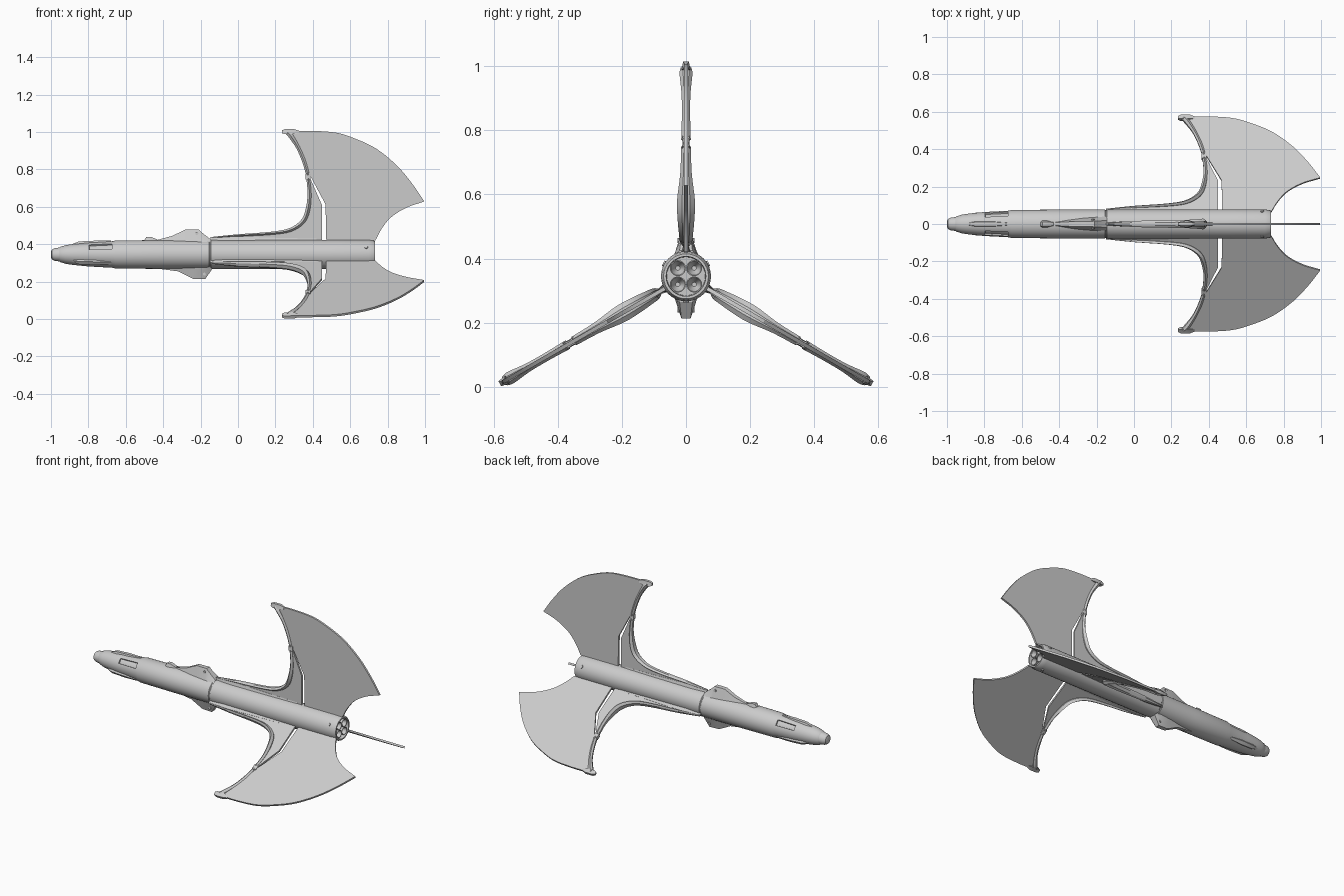
import bpy, bmesh, math
from mathutils import Vector, Matrix

old = bpy.data.objects.get("Cube")
if old:
    bpy.data.objects.remove(old)

AXIS = 0.345  # height of the fuselage centre line
grey = bpy.data.materials.new("plain_grey")
grey.use_nodes = True
grey.diffuse_color = (0.6, 0.6, 0.6, 1)
grey.node_tree.nodes["Principled BSDF"].inputs["Base Color"].default_value = (0.6, 0.6, 0.6, 1)


def finish(name, bm, roll=0, angle=30):
    """Roll a part about the long axis, lift it to the centre line and link it."""
    bmesh.ops.recalc_face_normals(bm, faces=bm.faces)
    bm.transform(Matrix.Translation((0, 0, AXIS)) @ Matrix.Rotation(math.radians(roll), 4, 'X'))
    mesh = bpy.data.meshes.new(name)
    bm.to_mesh(mesh)
    bm.free()
    mesh.materials.append(grey)
    ob = bpy.data.objects.new(name, mesh)
    bpy.context.collection.objects.link(ob)
    bpy.ops.object.select_all(action='DESELECT')
    ob.select_set(True)
    bpy.context.view_layer.objects.active = ob
    bpy.ops.object.shade_smooth_by_angle(angle=math.radians(angle))
    return ob


def loft(rings, caps=True):
    """Skin a row of closed cross-sections."""
    bm = bmesh.new()
    rows = [[bm.verts.new(p) for p in ring] for ring in rings]
    n = len(rows[0])
    for a, b in zip(rows, rows[1:]):
        for i in range(n):
            j = (i + 1) % n
            bm.faces.new((a[i], a[j], b[j], b[i]))
    if caps:
        bm.faces.new(rows[0])
        bm.faces.new(rows[-1])
    return bm


def lathe(profile, sides=32, y=0, z=0):
    turn = [2 * math.pi * i / sides for i in range(sides)]
    return loft([[(x, y + r * math.cos(a), z + r * math.sin(a)) for a in turn]
                 for x, r in profile])


def smooth(points, steps=5):
    """Catmull-Rom curve through the points."""
    p = [Vector(q) for q in points]
    p = [2 * p[0] - p[1]] + p + [2 * p[-1] - p[-2]]
    out = []
    for a, b, c, d in zip(p, p[1:], p[2:], p[3:]):
        for k in range(steps):
            t = k / steps
            out.append(0.5 * (2 * b + (c - a) * t + (2 * a - 5 * b + 4 * c - d) * t * t
                              + (3 * b - a - 3 * c + d) * t ** 3))
    return out + [p[-2]]


def plate(name, outline, half, roll):
    """Flat panel in the x / radius plane."""
    rings = [[(p[0], s * half, p[1]) for p in outline] for s in (-1, 1)]
    finish(name, loft(rings), roll)


def spar(name, stations, roll):
    """Tapering six-sided beam; stations are x, radius, half width, half thickness."""
    path = smooth(stations, 4)
    rings = []
    for i, s in enumerate(path):
        d = path[min(i + 1, len(path) - 1)] - path[max(i - 1, 0)]
        side = Vector((-d[1], 0, d[0])).normalized()
        mid = Vector((s[0], 0, s[1]))
        across = Vector((0, s[3], 0))
        rings.append([mid + side * s[2] * u + across * v for u, v in
                      ((1, .45), (0, 1), (-1, .45), (-1, -.45), (0, -1), (1, -.45))])
    finish(name, loft(rings), roll)


def fairing(name, stations, roll):
    """Tapered blister; stations are x, base radius, top radius, base half width, top half width."""
    rings = []
    for x, low, high, wide, thin in stations:
        mid = low + (high - low) * 0.35
        rings.append([(x, -wide, low), (x, -wide * .8, mid), (x, -thin, high),
                      (x, thin, high), (x, wide * .8, mid), (x, wide, low)])
    finish(name, loft(rings), roll)


# Fuselage with a hollow tail
body = lathe([(-1, .014), (-.995, .026), (-.98, .034), (-.955, .037), (-.95, .041),
              (-.92, .05), (-.88, .056), (-.8, .064), (-.67, .071), (-.655, .075),
              (-.4, .077), (-.155, .077), (-.152, .074), (-.148, .074), (-.145, .077),
              (.5, .078), (.70, .078), (.725, .074), (.733, .07), (.733, .062), (.685, .06)])
# Recessed slots on both sides of the nose
for side in (-1, 1):
    slot = []
    for f in body.faces:
        c = f.calc_center_median()
        height = math.degrees(math.atan2(c.z, c.y * side))
        if -.8 < c.x < -.67 and 28 < height < 56:
            slot.append(f)
    bmesh.ops.recalc_face_normals(body, faces=body.faces)
    bmesh.ops.inset_region(body, faces=slot, thickness=.004, depth=0)
    bmesh.ops.inset_region(body, faces=slot, thickness=.001, depth=-.008)
finish("fuselage", body)

# Four engine bells
for i in range(4):
    a = math.radians(45 + 90 * i)
    bell = lathe([(.68, .012), (.70, .018), (.728, .025), (.728, .022), (.70, .012), (.692, .007)],
                 20, .036 * math.cos(a), .036 * math.sin(a))
    finish("engine_bell_%d" % (i + 1), bell)

# Nose strakes
for i, roll in enumerate((0, 130, 230)):
    fairing("nose_strake_%d" % (i + 1),
            [(-.9, .045, .05, .006, .003), (-.85, .045, .07, .018, .01),
             (-.76, .05, .074, .02, .011), (-.68, .05, .074, .012, .006)], roll)

# Humps above and below the joint
fairing("dorsal_hump", [(-.43, .06, .078, .014, .007), (-.35, .06, .1, .026, .012),
                        (-.28, .06, .134, .033, .013), (-.21, .06, .134, .038, .015),
                        (-.19, .06, .115, .04, .016), (-.145, .06, .08, .043, .02)], 0)
fairing("ventral_hump", [(-.46, .06, .072, .012, .006), (-.32, .06, .09, .024, .012),
                         (-.24, .06, .13, .032, .013), (-.175, .06, .132, .037, .014),
                         (-.14, .06, .08, .038, .02)], 180)
fairing("sensor_bump", [(-.5, .06, .079, .02, .008), (-.49, .06, .094, .024, .012),
                        (-.465, .06, .094, .024, .012), (-.43, .06, .08, .014, .008)], 0)


def stud(name, x, out, low, high, roll, radius):
    """Small round stud standing off the centre line."""
    bm = bmesh.new()
    bmesh.ops.create_cone(bm, cap_ends=True, segments=12, radius1=radius, radius2=radius * .8,
                          depth=high - low,
                          matrix=Matrix.Translation((x, out, (low + high) / 2)))
    finish(name, bm, roll)


for side in (-1, 1):
    for name, x, z in (("dorsal", -.22, .112), ("ventral", -.18, -.105)):
        bm = bmesh.new()
        bmesh.ops.create_cone(bm, cap_ends=True, segments=12, radius1=.008, radius2=.008, depth=.012,
                              matrix=Matrix.Translation((x, side * .021, z))
                              @ Matrix.Rotation(math.pi / 2, 4, 'X'))
        finish("%s_pin_%s" % (name, "left" if side > 0 else "right"), bm)

# Fin shapes in x / radius
outer_edge = smooth([(.285, .66), (.39, .661), (.52, .652), (.62, .622), (.74, .565),
                     (.85, .475), (.93, .38), (.995, .285)])
trailing_edge = smooth([(.995, .283), (.9, .25), (.82, .2), (.77, .14), (.735, .076)])
membrane = outer_edge + trailing_edge + [(.472, .076), (.468, .268), (.372, .447),
                                         (.355, .5), (.325, .57), (.3, .62)]
strut_curve = [(-.14, .09), (.0, .102), (.18, .114), (.28, .132), (.345, .175),
               (.372, .235), (.382, .32), (.375, .405)]
inner_panel = smooth(strut_curve) + [(.385, .41), (.45, .262), (.45, .076), (-.14, .076)]

# Three identical fins around the body
for i, roll in enumerate((0, 120, 240)):
    tag = "_%d" % (i + 1)
    plate("fin_membrane" + tag, membrane, .006, roll)
    plate("fin_inner_panel" + tag, inner_panel, .006, roll)
    widths = (.004, .006, .008, .01, .012, .012, .01, .009)
    depths = (.006, .016, .02, .022, .026, .028, .018, .015)
    spar("fin_inner_spar" + tag,
         [(*p, w, d) for p, w, d in zip(strut_curve, widths, depths)], roll)
    spar("fin_outer_spar" + tag,
         [(.374, .425, .009, .015), (.352, .5, .01, .013), (.322, .57, .01, .014),
          (.285, .63, .013, .02), (.265, .652, .012, .016)], roll)
    # Tip cap and hinge
    fairing("fin_tip_cap" + tag,
            [(.235, .648, .664, .008, .006), (.25, .643, .67, .014, .008),
             (.3, .643, .67, .015, .009), (.325, .648, .662, .008, .004)], roll)
    fairing("fin_hinge" + tag,
            [(.362, .402, .43, .012, .012), (.375, .396, .438, .014, .012),
             (.388, .405, .43, .01, .01)], roll)
    fairing("fin_root" + tag,
            [(-.15, .07, .092, .008, .004), (-.05, .07, .097, .016, .008),
             (.25, .07, .088, .014, .007), (.42, .07, .085, .01, .006)], roll)
    stud("tail_port" + tag, .685, 0, .07, .082, roll + 60, .011)
